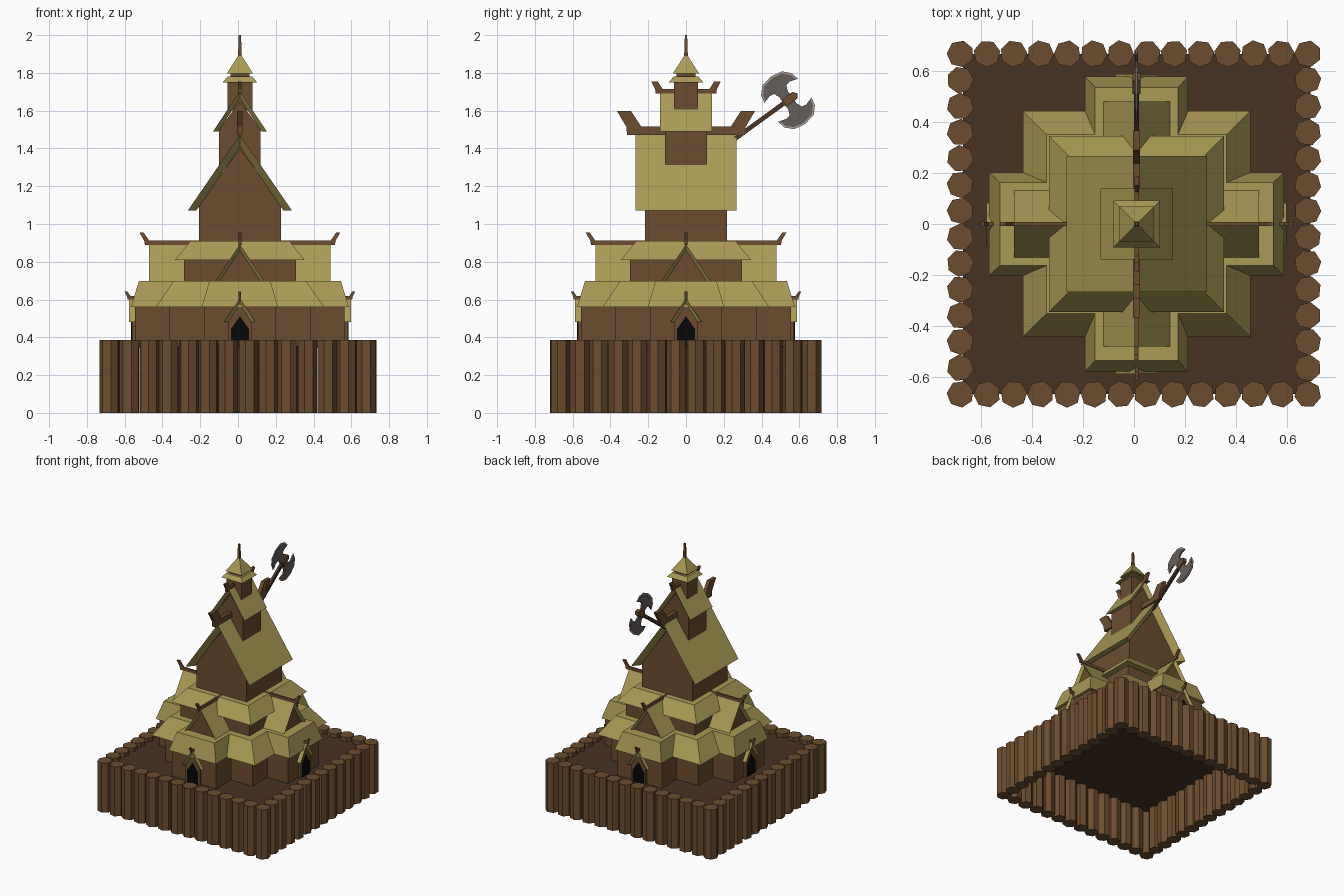
import bpy, bmesh, math, random
from mathutils import Matrix

if "Cube" in bpy.data.objects:
    bpy.data.objects.remove(bpy.data.objects["Cube"])

random.seed(4)
CX = 0.01                                    # slight offset of the hall on its base


def material(name, rgb):
    m = bpy.data.materials.new(name)
    m.diffuse_color = (*rgb, 1)
    m.use_nodes = True
    m.node_tree.nodes["Principled BSDF"].inputs["Base Color"].default_value = m.diffuse_color
    return m


WOOD = material("wood", (0.15, 0.073, 0.028))
DARKWOOD = material("dark_wood", (0.07, 0.033, 0.018))
FLOOR = material("floor_wood", (0.065, 0.032, 0.016))
ROOF = material("roof_shingle", (0.40, 0.32, 0.09))
DARK = material("door_dark", (0.002, 0.002, 0.002))
STEEL = material("steel", (0.13, 0.11, 0.105))
EDGE = material("steel_edge", (0.42, 0.36, 0.32))


def finish(name, bm, mat, matrix=Matrix()):
    bmesh.ops.recalc_face_normals(bm, faces=bm.faces)
    me = bpy.data.meshes.new(name)
    bm.to_mesh(me)
    bm.free()
    me.materials.append(mat)
    ob = bpy.data.objects.new(name, me)
    ob.matrix_world = matrix
    bpy.context.collection.objects.link(ob)
    return ob


def turn(k):
    return Matrix.Translation((CX, 0, 0)) @ Matrix.Rotation(k * math.pi / 2, 4, 'Z')


def prism(name, pts, y0, y1, mat, matrix, inset=0, inner=()):
    """Extrude an x-z outline along y; points listed in inner are set back by inset."""
    bm = bmesh.new()
    sets = [inset if i in inner else 0 for i in range(len(pts))]
    a = [bm.verts.new((x, y0 + s, z)) for (x, z), s in zip(pts, sets)]
    b = [bm.verts.new((x, y1 - s, z)) for (x, z), s in zip(pts, sets)]
    if inner:                                # roof chevron: one end face per slope
        for r in (a, b):
            bm.faces.new((r[0], r[1], r[4], r[5]))
            bm.faces.new((r[1], r[2], r[3], r[4]))
    else:
        bm.faces.new(a)
        bm.faces.new(b)
    for i in range(len(pts)):
        j = (i + 1) % len(pts)
        bm.faces.new((a[i], a[j], b[j], b[i]))
    return finish(name, bm, mat, matrix)


def frustum(name, lo, hi, mat, k=0):
    """Tapered block: lo and hi are (half x, half y, z)."""
    bm = bmesh.new()
    rings = [[bm.verts.new((sx * hx, sy * hy, z))
              for sx, sy in ((-1, -1), (1, -1), (1, 1), (-1, 1))]
             for hx, hy, z in (lo, hi)]
    bm.faces.new(rings[0])
    bm.faces.new(rings[1])
    for i in range(4):
        j = (i + 1) % 4
        bm.faces.new((rings[0][i], rings[0][j], rings[1][j], rings[1][i]))
    return finish(name, bm, mat, turn(k))


def mirrored(pts):
    """Close a right-hand half outline with its mirror image."""
    return pts + [(-x, z) for x, z in reversed(pts) if abs(x) > 1e-6]


def gable(name, hw, z0, zr, y0, y1, t, inset, k=0):
    """Pitched roof with its ridge along y, underside sloping back to the wall."""
    pts = [(-hw, z0), (0, zr), (hw, z0), (hw - t, z0), (0, zr - t * 1.4), (t - hw, z0)]
    prism(name, pts, y0, y1, ROOF, turn(k), inset, (3, 4, 5))


def gable_wall(name, hw, zb, ze, zr, y0, y1, k=0):
    prism(name, [(-hw, zb), (hw, zb), (hw, ze), (0, zr), (-hw, ze)], y0, y1, WOOD, turn(k))


def ridge(name, start, bar, z0, z1, tip, tip_z, width, thick, k):
    """Ridge board ending in a raised horn."""
    pts = [(start, z0), (bar, z0), (bar + 0.004, z1), (tip, tip_z),
           (tip - width, tip_z), (bar - width, z1), (start, z1)]
    prism(name, pts, -thick, thick, WOOD, turn(k))


# Log palisade
def log(x, y):
    bm = bmesh.new()
    bmesh.ops.create_cone(bm, cap_ends=True, segments=7, radius1=0.053,
                          radius2=0.053, depth=0.385)
    finish("palisade_log", bm, WOOD, Matrix.Translation((x, y, 0.1925)) @
           Matrix.Rotation(random.uniform(0, 6.28), 4, 'Z'))


for i in range(14):
    s = -1 + 2 * i / 13
    for side in (-1, 1):
        log(s * 0.68, side * 0.666)
        if 0 < i < 13:
            log(side * 0.68, s * 0.666)
frustum("courtyard_floor", (0.68, 0.665, 0.345), (0.68, 0.665, 0.355), FLOOR)

# Ground storey: square core with a cross of four arms
frustum("ground_core_wall", (0.375, 0.372, 0.35), (0.375, 0.372, 0.562), WOOD)
frustum("ground_core_roof", (0.445, 0.442, 0.56), (0.352, 0.35, 0.697), ROOF)
for k in (0, 1):
    frustum("ground_arm_wall", (0.19, 0.555, 0.35), (0.19, 0.555, 0.562), WOOD, k)
    frustum("ground_arm_roof", (0.202, 0.577, 0.56), (0.162, 0.535, 0.697), ROOF, k)

# Second storey
frustum("second_wall", (0.297, 0.297, 0.69), (0.297, 0.297, 0.82), WOOD)
frustum("second_roof", (0.343, 0.345, 0.81), (0.262, 0.262, 0.91), ROOF)

# Porches, doors and dormers on all four sides
for k in range(4):
    gable_wall("porch_wall", 0.062, 0.35, 0.49, 0.58, -0.572, -0.5, k)
    gable("porch_roof", 0.083, 0.48, 0.605, -0.587, -0.5, 0.02, 0.015, k)
    prism("door", mirrored([(0.047, 0.35), (0.047, 0.445), (0, 0.512)]),
          -0.576, -0.56, DARK, turn(k))
    ridge("porch_ridge", 0.5, 0.594, 0.6, 0.618, 0.61, 0.642, 0.015, 0.007, k)
    gable_wall("dormer_wall", 0.115, 0.68, 0.7, 0.87, -0.46, -0.2, k)
    gable("dormer_roof", 0.135, 0.69, 0.893, -0.48, -0.2, 0.022, 0.02, k)
    ridge("dormer_ridge", 0.2, 0.503, 0.89, 0.913, 0.532, 0.955, 0.022, 0.008, k)

# Main hall and belfry, ridges along y
gable_wall("hall_wall", 0.217, 0.9, 1.1, 1.4, -0.217, 0.217)
gable("hall_roof", 0.275, 1.072, 1.472, -0.267, 0.267, 0.045, 0.05)
gable_wall("belfry_wall", 0.11, 1.3, 1.5, 1.65, -0.11, 0.11)
gable("belfry_roof", 0.142, 1.49, 1.705, -0.138, 0.138, 0.028, 0.028)
for k in (1, 3):
    ridge("hall_ridge", 0, 0.312, 1.472, 1.515, 0.365, 1.597, 0.075, 0.014, k)
    ridge("belfry_ridge", 0, 0.16, 1.69, 1.716, 0.185, 1.755, 0.035, 0.009, k)

# Turret and spire
frustum("turret_wall", (0.066, 0.064, 1.6), (0.066, 0.064, 1.76), WOOD)
frustum("turret_lower_roof", (0.091, 0.091, 1.75), (0.066, 0.066, 1.78), ROOF)
frustum("turret_neck", (0.05, 0.05, 1.77), (0.05, 0.05, 1.81), WOOD)
frustum("turret_upper_roof", (0.069, 0.069, 1.797), (0.01, 0.01, 1.89), ROOF)
frustum("spire", (0.011, 0.011, 1.86), (0.006, 0.006, 2.0), WOOD)

# Double-bladed axe stuck in the back gable
axe = (Matrix.Translation((CX, 0.54, 1.655)) @ Matrix.Rotation(math.pi / 2, 4, 'Z') @
       Matrix.Rotation(-math.radians(36), 4, 'Y'))
prism("axe_handle", [(-0.4, -0.012), (0.05, -0.012), (0.05, 0.012), (-0.4, 0.012)],
      -0.01, 0.01, DARKWOOD, axe)
prism("axe_knob", [(-0.022, -0.022), (0.045, -0.022), (0.062, 0), (0.045, 0.022),
                   (-0.022, 0.022)], -0.016, 0.016, WOOD, axe)
arc = [(0.11, 0.06), (0.1, 0.105), (0.064, 0.143), (0, 0.155)]
inner = [(0.1, 0.064), (0.091, 0.1), (0.058, 0.134), (0, 0.145)]
neck = [(0.03, 0), (0.027, 0.04), (0.04, 0.07), (0.065, 0.075)]
for flip in (0, math.pi):
    m = axe @ Matrix.Rotation(flip, 4, 'X')
    prism("axe_blade", mirrored(neck + inner), -0.006, 0.006, STEEL, m)
    prism("axe_cutting_edge", mirrored(arc) + mirrored(inner)[::-1],
          -0.003, 0.003, EDGE, m)
